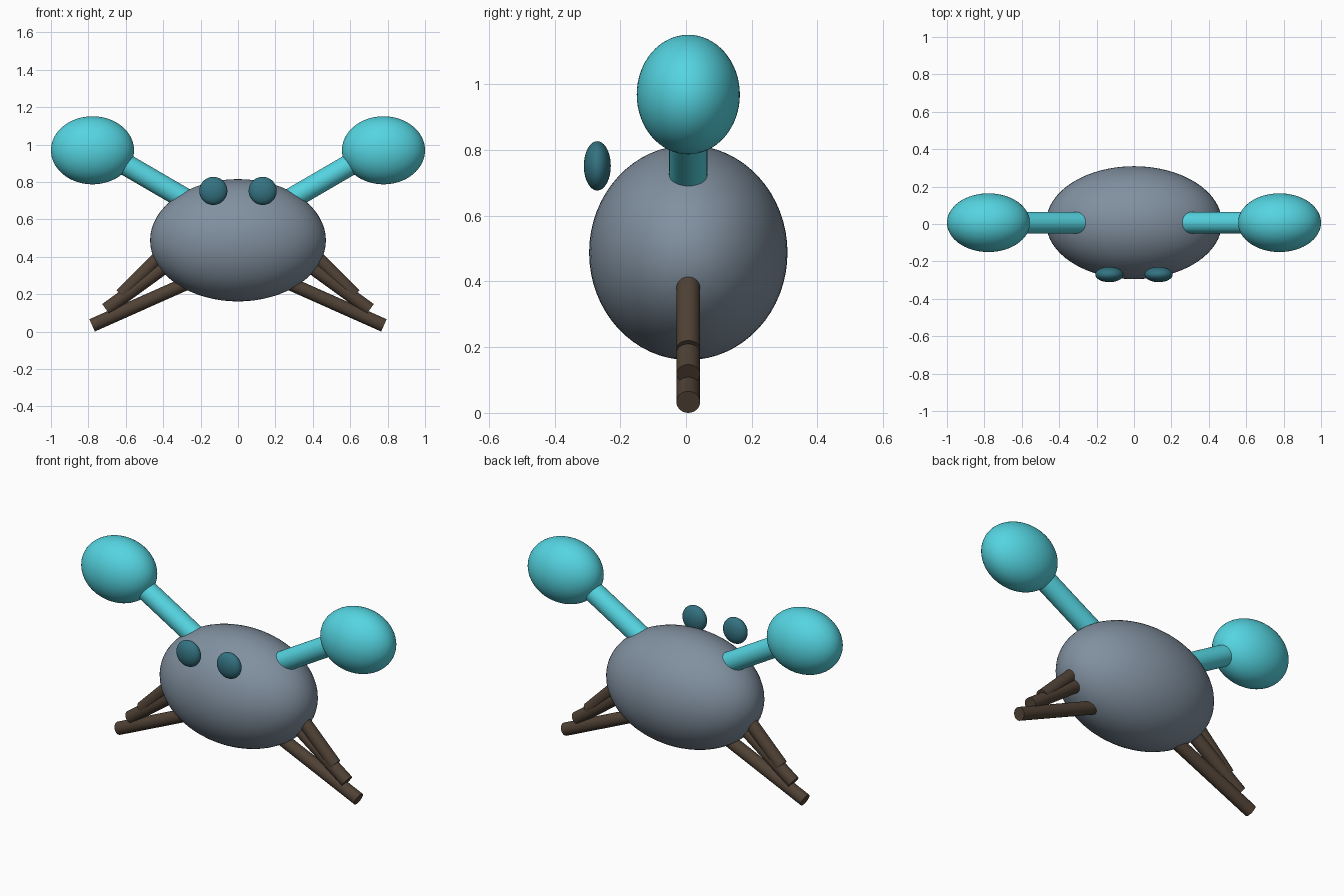
import bpy
from math import cos, sin, radians
from mathutils import Vector

if "Cube" in bpy.data.objects:
    bpy.data.objects.remove(bpy.data.objects["Cube"])

CY = 0.007  # common depth of body, arms and legs


def material(name, r, g, b):
    m = bpy.data.materials.new(name)
    m.diffuse_color = (r, g, b, 1)
    m.use_nodes = True
    m.node_tree.nodes["Principled BSDF"].inputs["Base Color"].default_value = m.diffuse_color
    return m


slate = material("slate", 0.22, 0.28, 0.35)
cyan = material("cyan", 0.09, 0.66, 0.75)
teal = material("dark_teal", 0.034, 0.17, 0.22)
brown = material("brown", 0.08, 0.054, 0.036)


def finish(name, mat):
    ob = bpy.context.object
    ob.name = name
    ob.data.materials.append(mat)
    bpy.ops.object.shade_smooth_by_angle(angle=radians(40))
    return ob


def ellipsoid(name, centre, radii, mat):
    bpy.ops.mesh.primitive_uv_sphere_add(segments=64, ring_count=32, radius=1, location=centre)
    bpy.context.object.scale = radii
    bpy.ops.object.transform_apply(location=False, rotation=False, scale=True)
    return finish(name, mat)


def rod(name, start, end, radius, mat):
    a, b = Vector(start), Vector(end)
    bpy.ops.mesh.primitive_cylinder_add(vertices=32, radius=radius, depth=(b - a).length,
                                        location=(a + b) / 2)
    bpy.context.object.rotation_euler = (b - a).to_track_quat('Z', 'Y').to_euler()
    return finish(name, mat)


# Shell
ellipsoid("body", (0, CY, 0.488), (0.47, 0.302, 0.327), slate)

# (tip x, tip z, slope in degrees) for the three legs of a side
LEGS = [(0.78, 0.033, 24), (0.705, 0.118, 36), (0.625, 0.195, 45)]

for s, side in ((-1, "left"), (1, "right")):
    # Eye
    ellipsoid(f"{side}_eye", (s * 0.132, -0.27, 0.752), (0.075, 0.041, 0.075), teal)
    # Arm and claw
    rod(f"{side}_arm", (s * 0.26, CY, 0.695), (s * 0.70, CY, 0.951), 0.058, cyan)
    ellipsoid(f"{side}_claw", (s * 0.778, CY, 0.969), (0.222, 0.157, 0.182), cyan)
    # Legs, running from the tip up into the body
    for i, (x, z, deg) in enumerate(LEGS, 1):
        t, length = radians(deg), 0.55
        rod(f"{side}_leg_{i}", (s * (x - length * cos(t)), CY, z + length * sin(t)),
            (s * x, CY, z), 0.036, brown)
